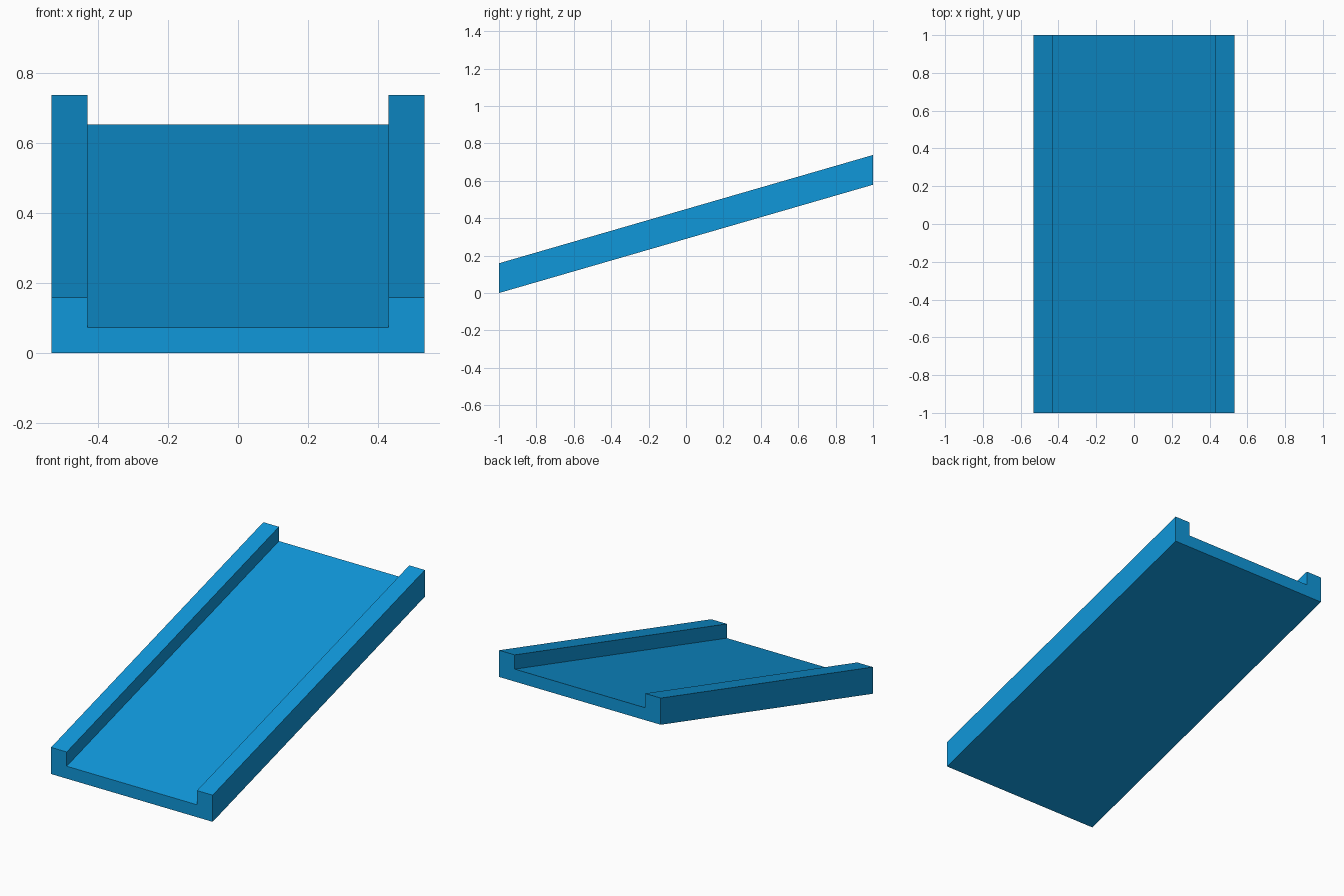
import bpy
import bmesh
from mathutils import Vector

cube = bpy.data.objects.get("Cube")
if cube:
    bpy.data.objects.remove(cube, do_unlink=True)

HALF_WIDTH, INNER = 0.533, 0.43
FLOOR, WALL = 0.074, 0.159
LENGTH, RISE = 2.0, 0.579

# Blue plastic
blue = bpy.data.materials.new("blue")
blue.use_nodes = True
color = (0.005, 0.31, 0.70, 1.0)
blue.diffuse_color = color
blue.node_tree.nodes["Principled BSDF"].inputs["Base Color"].default_value = color

# Channel cross-section: right half, then mirrored to the left half
half = [(HALF_WIDTH, 0), (HALF_WIDTH, WALL), (INNER, WALL), (INNER, FLOOR)]
profile = half + [(-x, z) for x, z in reversed(half)]

# Sweep the section up the slope, keeping both ends vertical
bm = bmesh.new()
front = bm.faces.new([bm.verts.new((x, -LENGTH / 2, z)) for x, z in profile])
swept = bmesh.ops.extrude_face_region(bm, geom=[front], use_keep_orig=True)
back_verts = [v for v in swept["geom"] if isinstance(v, bmesh.types.BMVert)]
bmesh.ops.translate(bm, verts=back_verts, vec=Vector((0, LENGTH, RISE)))
bmesh.ops.recalc_face_normals(bm, faces=bm.faces)

mesh = bpy.data.meshes.new("sloped_channel")
bm.to_mesh(mesh)
bm.free()
mesh.materials.append(blue)
channel = bpy.data.objects.new("sloped_channel", mesh)
bpy.context.collection.objects.link(channel)
